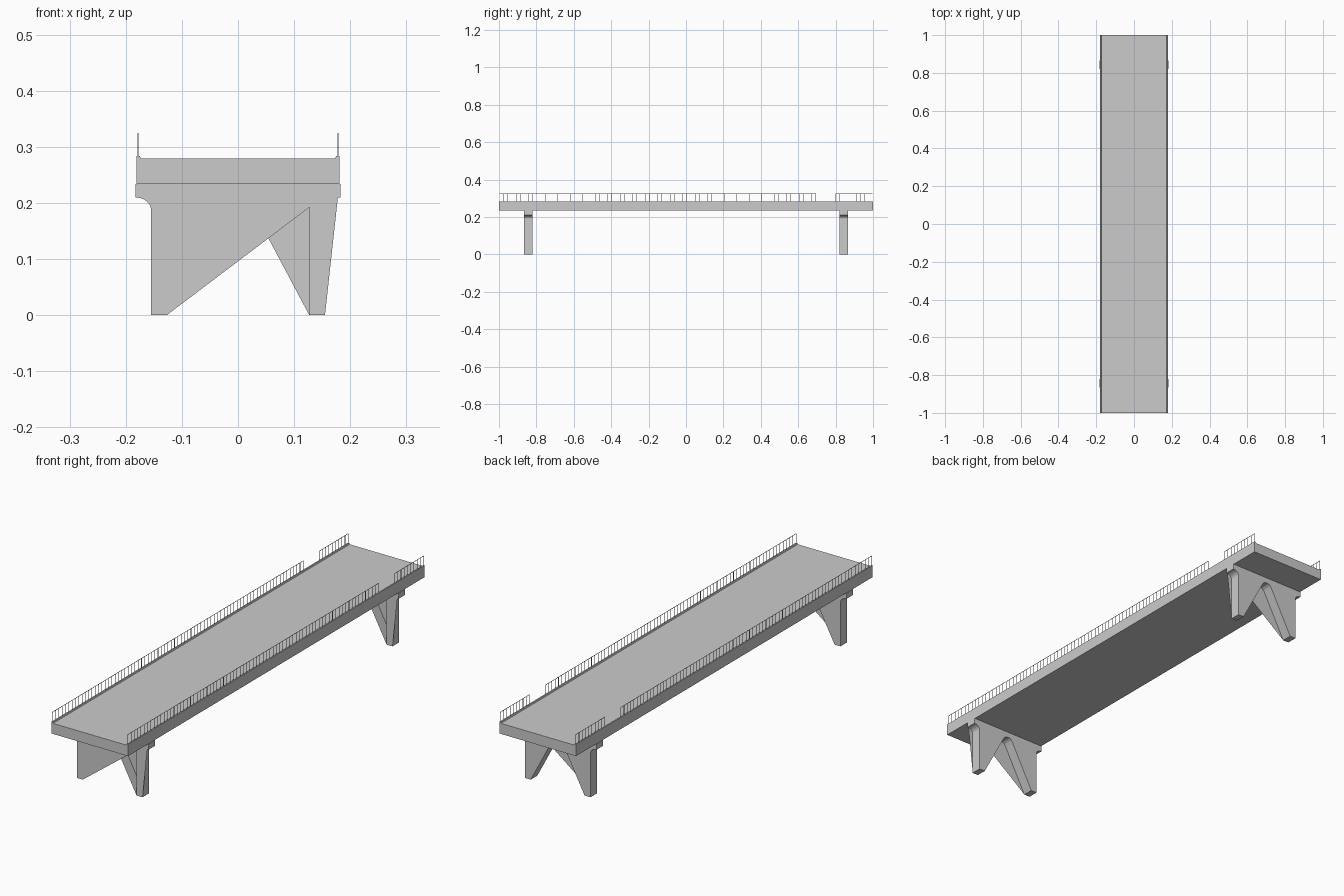
import bpy, bmesh, math

if "Cube" in bpy.data.objects:
    bpy.data.objects.remove(bpy.data.objects["Cube"])

def make_object(name, bm):
    mesh = bpy.data.meshes.new(name)
    bm.to_mesh(mesh)
    bm.free()
    ob = bpy.data.objects.new(name, mesh)
    bpy.context.collection.objects.link(ob)
    return ob

def prism(name, profile, y0, y1):
    """Extrude an xz profile along y."""
    bm = bmesh.new()
    face = bm.faces.new([bm.verts.new((x, y0, z)) for x, z in profile])
    new = bmesh.ops.extrude_face_region(bm, geom=[face])["geom"]
    bmesh.ops.translate(bm, vec=(0, y1 - y0, 0),
                        verts=[v for v in new if isinstance(v, bmesh.types.BMVert)])
    bmesh.ops.recalc_face_normals(bm, faces=bm.faces)
    return make_object(name, bm)

def box(bm, x0, x1, y0, y1, z0, z1):
    vs = bmesh.ops.create_cube(bm, size=1)["verts"]
    for v in vs:
        v.co = ((x0 + x1) / 2 + v.co.x * (x1 - x0),
                (y0 + y1) / 2 + v.co.y * (y1 - y0),
                (z0 + z1) / 2 + v.co.z * (z1 - z0))

# Deck with a low curb along each edge
half = [(0.181, 0.234), (0.181, 0.284), (0.175, 0.284), (0.173, 0.279)]
prism("deck", half + [(-x, z) for x, z in reversed(half)], -1, 1)

# Pier outline: fillet under the cap, tapered legs, rounded arch top
fillet = [(0.183 - 0.028 * math.sin(a), 0.188 + 0.022 * math.cos(a))
          for a in [i * math.pi / 12 for i in range(7)]]
right = [(0.183, 0.234)] + fillet + [(0.155, 0), (0.127, 0),
         (0.025, 0.192), (0.018, 0.203), (0.009, 0.209)]
outline = right + [(-x, z) for x, z in reversed(right)]

# Front skin of each pier: its web runs diagonally across the arch
skin = [(0.183, 0.234), (0.183, 0.21), (0.178, 0.21), (0.155, 0), (0.127, 0),
        (0.127, 0.192), (-0.127, 0), (-0.155, 0)]
skin += [(-x, z) for x, z in reversed(fillet)] + [(-0.183, 0.234)]

def pier(name, y0, y1):
    bm = bmesh.new()
    front = [bm.verts.new((x, y0, z)) for x, z in outline]
    back = [bm.verts.new((x, y1, z)) for x, z in outline]
    n = len(outline)
    for i in range(n):
        j = (i + 1) % n
        bm.faces.new((front[i], front[j], back[j], back[i]))
    bm.faces.new(back)
    bm.faces.new([bm.verts.new((x, y0, z)) for x, z in skin])
    bmesh.ops.remove_doubles(bm, verts=bm.verts, dist=1e-5)
    bmesh.ops.recalc_face_normals(bm, faces=bm.faces)
    return make_object(name, bm)

pier("front_pier", -0.865, -0.82)
pier("back_pier", 0.82, 0.865)

# Railings: thin posts with a top rail, mirrored to both edges
def railing(name, y0, y1, pitch=0.0222, t=0.0015):
    bm = bmesh.new()
    x0, x1 = 0.178 - t / 2, 0.178 + t / 2
    box(bm, x0, x1, y0, y1, 0.325 - t, 0.325)
    count = round((y1 - y0) / pitch)
    for i in range(count + 1):
        y = y0 + (y1 - y0 - t) * i / count
        box(bm, x0, x1, y, y + t, 0.283, 0.325 - t)
    ob = make_object(name, bm)
    ob.modifiers.new("both_sides", "MIRROR").use_axis[0] = True

railing("long_railing", -0.998, 0.695)
railing("short_railing", 0.80, 0.998)
